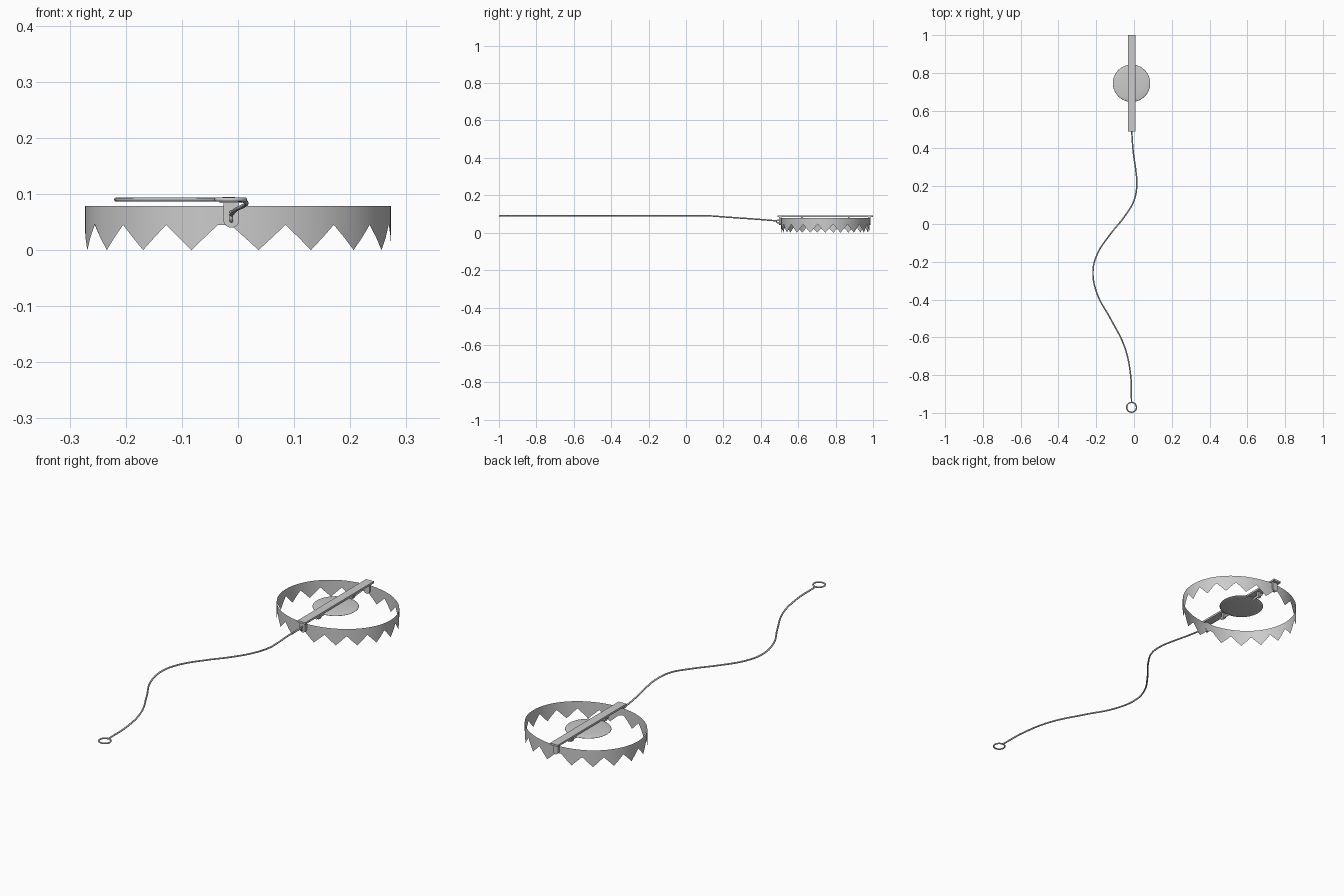
import bpy, bmesh, math

if "Cube" in bpy.data.objects:
    bpy.data.objects.remove(bpy.data.objects["Cube"])

CX, CY = -0.013, 0.745   # trap centre


def mesh_object(name, bm, smooth=None):
    me = bpy.data.meshes.new(name)
    bm.to_mesh(me)
    bm.free()
    ob = bpy.data.objects.new(name, me)
    bpy.context.collection.objects.link(ob)
    if smooth:
        bpy.context.view_layer.objects.active = ob
        ob.select_set(True)
        bpy.ops.object.shade_smooth_by_angle(angle=math.radians(smooth))
        ob.select_set(False)
    return ob


def jaw(name, side, rx, ry, teeth, margin):
    """Half-oval thin band with a sawtooth lower edge."""
    step = (180 - 2 * margin) / teeth
    pts = [(0, 0.045)] if margin else []
    for i in range(teeth):
        for f, z in ((0, .045), (.25, .0225), (.5, 0), (.75, .0225)):
            pts.append((margin + (i + f) * step, z))
    pts.append((180 - margin, .045))
    if margin:
        pts.append((180, .045))
    bm = bmesh.new()
    rows = []
    for a, z in pts:
        t = math.radians(a)
        x, y = CX + side * rx * math.sin(t), CY - ry * math.cos(t)
        rows.append([bm.verts.new((x, y, h)) for h in (.079, .045 if z < .04 else .046, z)])
    for a, b in zip(rows, rows[1:]):
        for k in (0, 1):
            bm.faces.new((a[k], b[k], b[k + 1], a[k + 1]))
    bmesh.ops.remove_doubles(bm, verts=bm.verts, dist=.0012)
    bmesh.ops.recalc_face_normals(bm, faces=bm.faces)
    return mesh_object(name, bm, 40)


def box(name, lo, hi):
    bm = bmesh.new()
    bmesh.ops.create_cube(bm, size=1)
    for v in bm.verts:
        v.co = [(a + b) / 2 + c * (b - a) for a, b, c in zip(lo, hi, v.co)]
    return mesh_object(name, bm)


def tab(name, x, y, z_top, z_low, r, depth):
    """Upright plate with a rounded lower end."""
    outline = [(x - r, z_top)]
    for i in range(13):
        t = math.pi + math.pi * i / 12
        outline.append((x + r * math.cos(t), z_low + r + r * math.sin(t)))
    outline.append((x + r, z_top))
    bm = bmesh.new()
    face = bm.faces.new([bm.verts.new((a, y - depth / 2, b)) for a, b in outline])
    ext = bmesh.ops.extrude_face_region(bm, geom=[face])
    for v in ext["geom"]:
        if isinstance(v, bmesh.types.BMVert):
            v.co.y += depth
    bmesh.ops.recalc_face_normals(bm, faces=bm.faces)
    return mesh_object(name, bm, 30)


def cylinder_y(name, x, y0, y1, z, r):
    bpy.ops.mesh.primitive_cylinder_add(vertices=16, radius=r, depth=y1 - y0,
                                        location=(x, (y0 + y1) / 2, z),
                                        rotation=(math.pi / 2, 0, 0))
    bpy.context.object.name = name
    bpy.ops.object.shade_smooth_by_angle(angle=math.radians(40))


def ring(name, loc, major, minor, rot=(0, 0, 0)):
    bpy.ops.mesh.primitive_torus_add(major_radius=major, minor_radius=minor, location=loc,
                                     rotation=rot, major_segments=32, minor_segments=10)
    bpy.context.object.name = name
    bpy.ops.object.shade_smooth()


# toothed jaws
jaw("left_jaw", -1, 0.26, 0.234, 8, 5)
jaw("right_jaw", 1, 0.286, 0.237, 9, 0)

# base bar and hinge tabs
box("base_bar", (CX - .02, .49, .084), (CX + .02, 1.0, .093))
for label, y in (("front", .503), ("back", .98)):
    tab(label + "_hinge_tab", CX + .001, y, .086, .04, .014, .014)

# pan supports, mirrored front and back
for label, s in (("front", -1), ("back", 1)):
    y = CY + s * .125
    tab(label + "_pan_post", CX, y, .086, .056, .009, .01)
    ends = sorted((CY + s * .08, CY + s * .145))
    cylinder_y(label + "_pan_pin", CX, ends[0], ends[1], .067, .006)

# thin round trigger pan
bpy.ops.mesh.primitive_uv_sphere_add(segments=40, ring_count=16, radius=1, location=(CX, CY, .068))
pan = bpy.context.object
pan.name = "trigger_pan"
pan.scale = (.099, .099, .008)
bpy.ops.object.shade_smooth()

# tether line
path = [(-.013, -.942, .09), (-.018, -.8, .09), (-.05, -.65, .09), (-.125, -.5, .09),
        (-.195, -.37, .09), (-.217, -.25, .09), (-.195, -.16, .09), (-.13, -.06, .09),
        (-.05, .04, .09), (0, .125, .09), (.015, .21, .084), (.01, .28, .079),
        (-.004, .38, .072), (-.012, .488, .063)]
cu = bpy.data.curves.new("tether", "CURVE")
cu.dimensions = "3D"
cu.bevel_depth = .0038
cu.bevel_resolution = 2
cu.resolution_u = 6
cu.use_fill_caps = True
sp = cu.splines.new("BEZIER")
sp.bezier_points.add(len(path) - 1)
for bp, co in zip(sp.bezier_points, path):
    bp.co = co
    bp.handle_left_type = bp.handle_right_type = "AUTO"
bpy.context.collection.objects.link(bpy.data.objects.new("tether", cu))

# anchor ring and tether eyelet
ring("anchor_ring", (CX, -.9705, .09), .026, .0035)
ring("tether_eyelet", (CX + .001, .492, .06), .008, .003, (0, math.pi / 2, 0))
